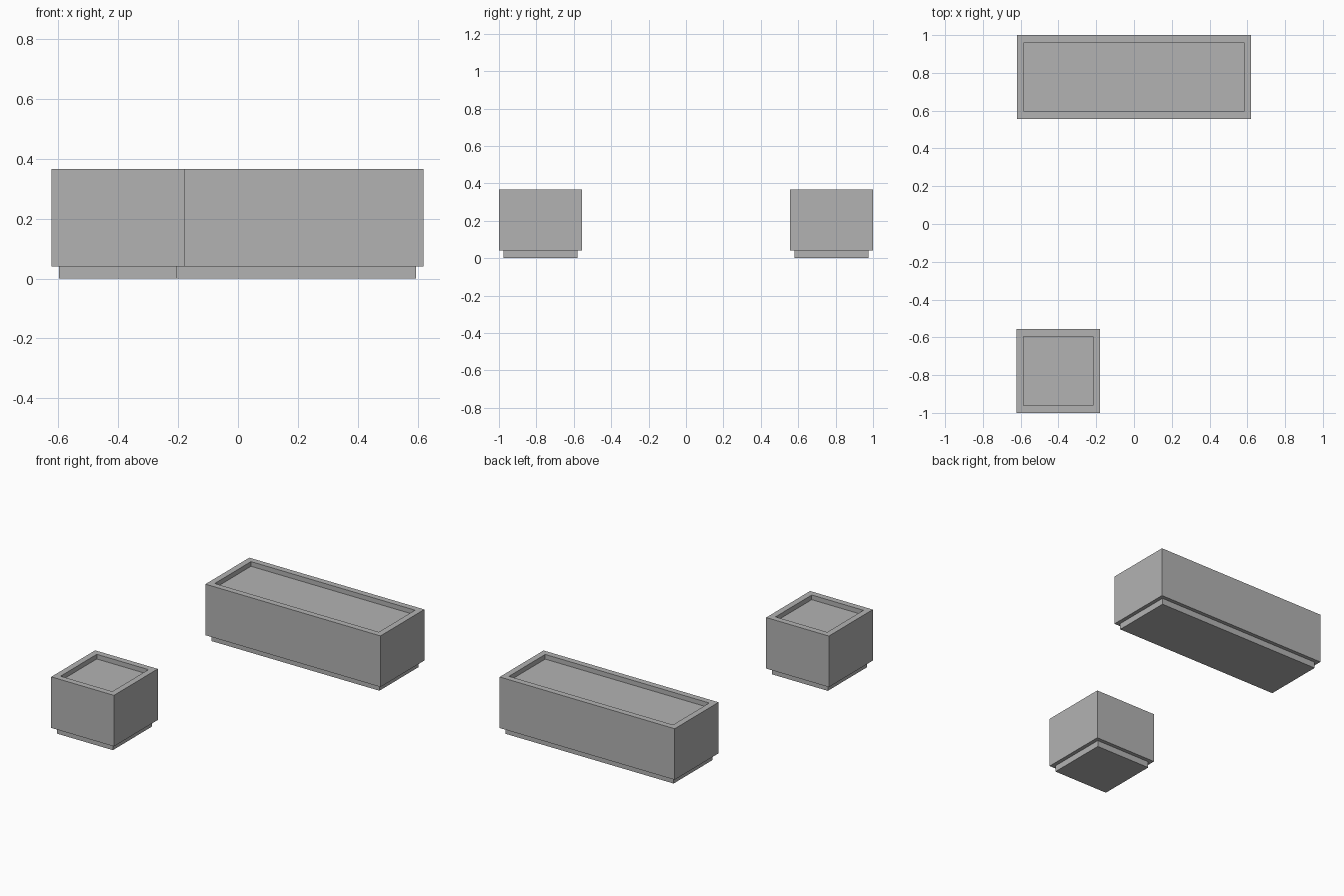
import bpy
import bmesh
from mathutils import Vector

if "Cube" in bpy.data.objects:
    bpy.data.objects.remove(bpy.data.objects["Cube"], do_unlink=True)

GREY = (0.45, 0.45, 0.45, 1)
concrete = bpy.data.materials.new("concrete grey")
concrete.use_nodes = True
concrete.diffuse_color = GREY
concrete.node_tree.nodes["Principled BSDF"].inputs["Base Color"].default_value = GREY

BASE_TOP, RIM_TOP = 0.04, 0.367
BASE_INSET, RIM_WIDTH, RECESS = 0.035, 0.055, 0.03


def planter(name, centre, size):
    """Open-topped box with a sunken bed and a recessed plinth."""
    bm = bmesh.new()
    bmesh.ops.create_cube(bm, size=1)
    bmesh.ops.scale(bm, vec=(*size, RIM_TOP - BASE_TOP), verts=bm.verts)
    bmesh.ops.translate(bm, vec=(0, 0, (RIM_TOP + BASE_TOP) / 2), verts=bm.verts)
    bm.normal_update()
    top = max(bm.faces, key=lambda f: f.normal.z)
    bottom = min(bm.faces, key=lambda f: f.normal.z)

    # Sunken bed inside the rim, plinth stepped in below
    for face, inset, shift in ((top, RIM_WIDTH, -RECESS), (bottom, BASE_INSET, -BASE_TOP)):
        bmesh.ops.inset_region(bm, faces=[face], thickness=inset)
        moved = bmesh.ops.extrude_discrete_faces(bm, faces=[face])["faces"][0]
        bmesh.ops.translate(bm, vec=Vector((0, 0, shift)), verts=moved.verts)

    bmesh.ops.recalc_face_normals(bm, faces=bm.faces)
    mesh = bpy.data.meshes.new(name)
    bm.to_mesh(mesh)
    bm.free()
    mesh.materials.append(concrete)
    obj = bpy.data.objects.new(name, mesh)
    obj.location = (*centre, 0)
    bpy.context.collection.objects.link(obj)


planter("long_planter", (0, 0.778), (1.24, 0.444))
planter("square_planter", (-0.401, -0.778), (0.444, 0.444))
